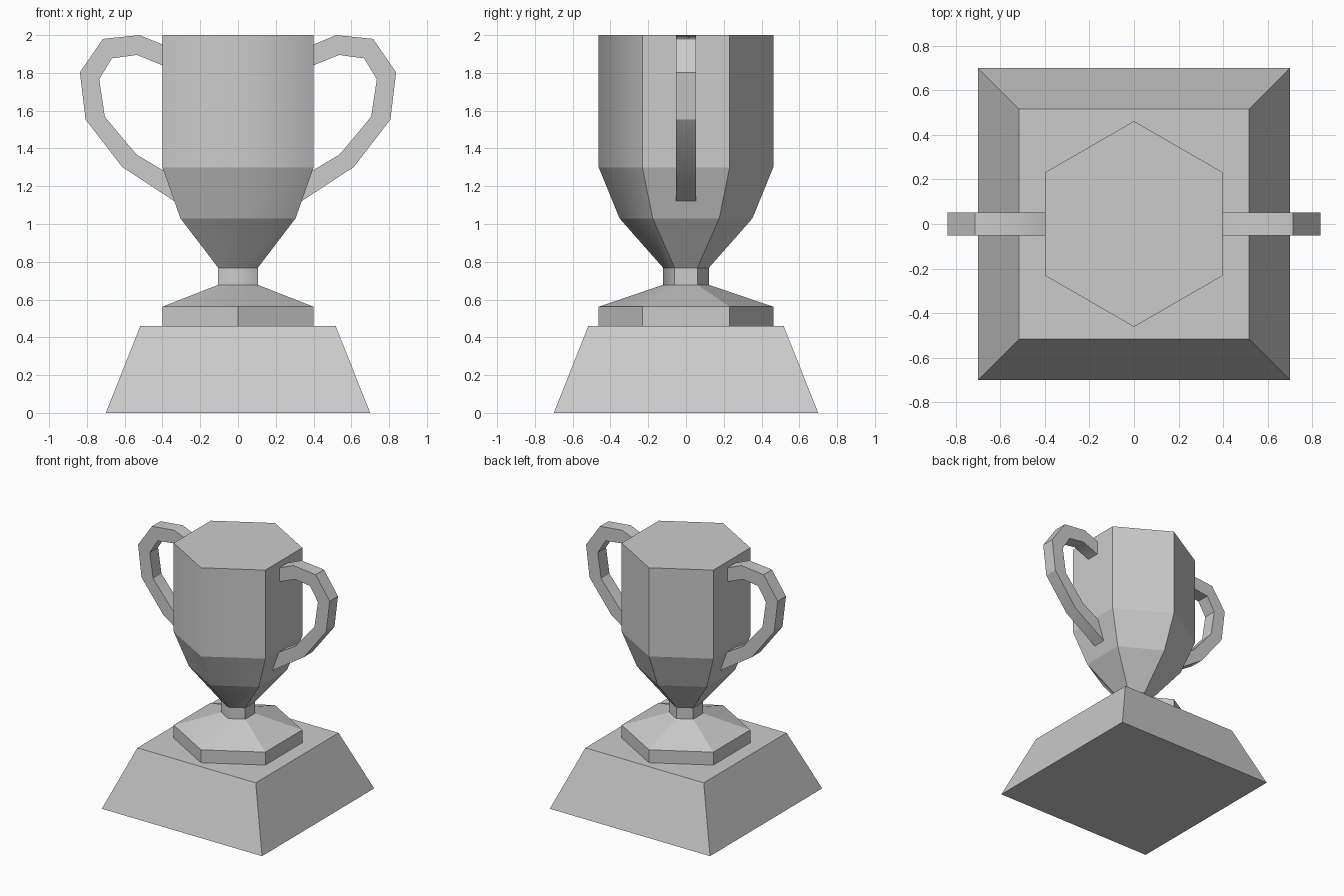
import bpy, bmesh
from math import sin, cos, pi, radians

if "Cube" in bpy.data.objects:
    bpy.data.objects.remove(bpy.data.objects["Cube"])


def make_object(name, bm):
    bmesh.ops.recalc_face_normals(bm, faces=bm.faces)
    mesh = bpy.data.meshes.new(name)
    bm.to_mesh(mesh)
    bm.free()
    obj = bpy.data.objects.new(name, mesh)
    bpy.context.collection.objects.link(obj)
    return obj


def loft(name, profile, sides, start, soft_front_above=None):
    """Stack regular polygons of (radius, z); optionally soften the front ridge."""
    bm = bmesh.new()
    rings = []
    for r, z in profile:
        angles = [start + 2 * pi * i / sides for i in range(sides)]
        rings.append([bm.verts.new((r * cos(a), r * sin(a), z)) for a in angles])
    bm.faces.new(rings[0][::-1])
    bm.faces.new(rings[-1])
    for low, high in zip(rings, rings[1:]):
        for i in range(sides):
            j = (i + 1) % sides
            bm.faces.new((low[i], low[j], high[j], high[i]))
    if soft_front_above is not None:
        for f in bm.faces:
            f.smooth = abs(f.normal.z) < 0.99
        for e in bm.edges:
            on_ridge = all(abs(v.co.x) < 1e-4 and v.co.y < 0
                           and v.co.z > soft_front_above for v in e.verts)
            e.smooth = on_ridge
    return make_object(name, bm)


# Square tapered plinth
loft("plinth", [(0.70 * 2 ** 0.5, 0), (0.517 * 2 ** 0.5, 0.46)], 4, pi / 4)

# Hexagonal foot, stem and closed cup
R = 0.462
loft("cup", [(R, 0.46), (R, 0.562), (0.121, 0.678), (0.121, 0.768),
             (0.352, 1.03), (R, 1.30), (R, 2.0)], 6, pi / 2, 0.5)

# Handles: (outer, inner) points from the rim down to the bowl
RIBS = [((0.39, 1.946), (0.39, 1.836)),
        ((0.52, 2.00), (0.535, 1.895)),
        ((0.715, 1.98), (0.667, 1.877)),
        ((0.837, 1.803), (0.735, 1.767)),
        ((0.807, 1.553), (0.705, 1.568)),
        ((0.613, 1.302), (0.538, 1.368)),
        ((0.325, 1.113), (0.385, 1.277))]


def handle(name, side):
    bm = bmesh.new()
    h = 0.052
    rings = []
    for (xo, zo), (xi, zi) in RIBS:
        corners = [(xo, -h, zo), (xo, h, zo), (xi, h, zi), (xi, -h, zi)]
        rings.append([bm.verts.new((side * x, y, z)) for x, y, z in corners])
    bm.faces.new(rings[0])
    bm.faces.new(rings[-1])
    for a, b in zip(rings, rings[1:]):
        for i in range(4):
            j = (i + 1) % 4
            bm.faces.new((a[i], a[j], b[j], b[i]))
    obj = make_object(name, bm)
    bpy.ops.object.select_all(action='DESELECT')
    obj.select_set(True)
    bpy.context.view_layer.objects.active = obj
    bpy.ops.object.shade_smooth_by_angle(angle=radians(30))


handle("right_handle", 1)
handle("left_handle", -1)
